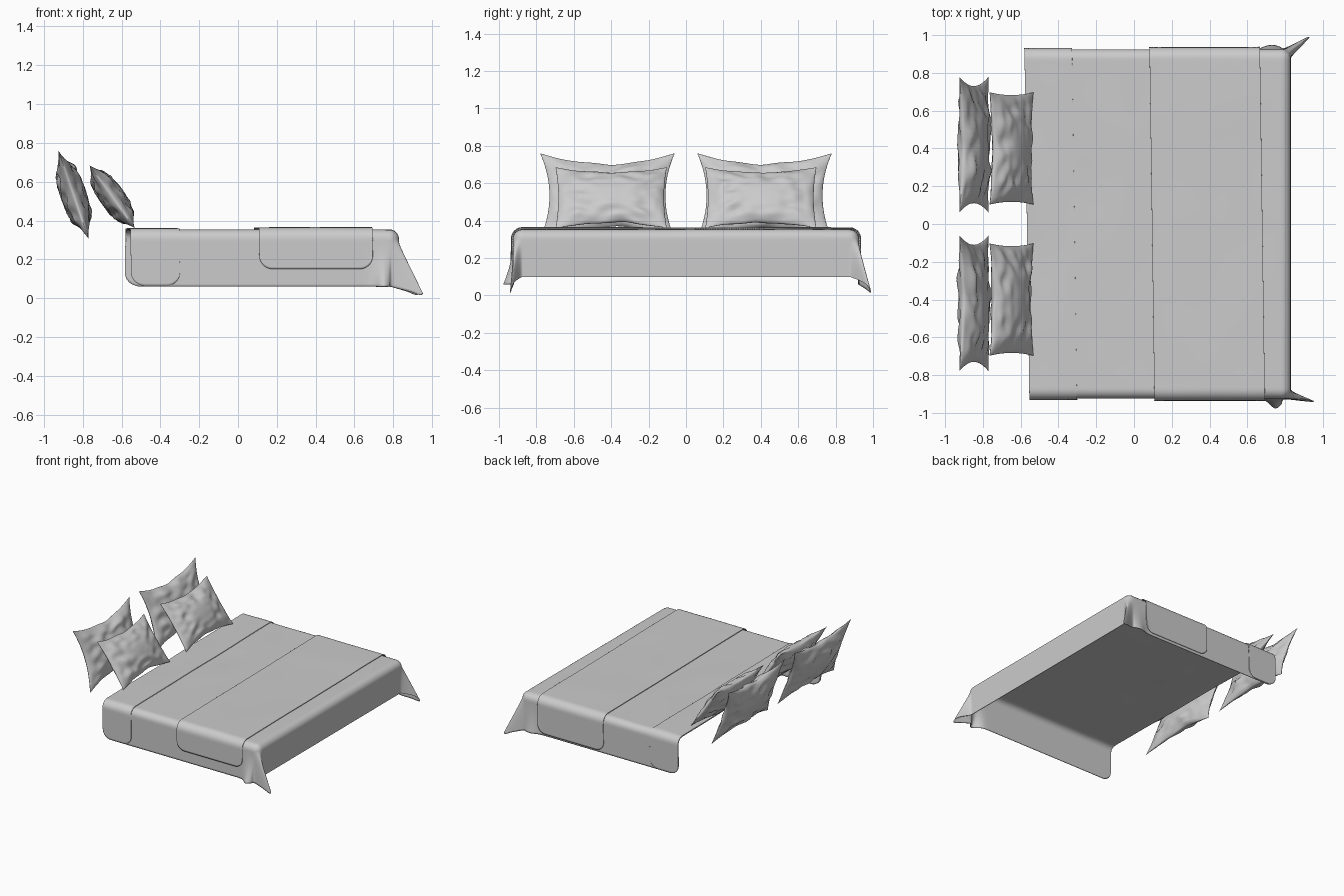
import bpy, bmesh, math
from mathutils import Vector, noise

if "Cube" in bpy.data.objects:
    bpy.data.objects.remove(bpy.data.objects["Cube"])

fabric = bpy.data.materials.new("light_grey_fabric")
fabric.use_nodes = True
GREY = (0.6, 0.6, 0.6, 1)
fabric.diffuse_color = GREY
fabric.node_tree.nodes["Principled BSDF"].inputs["Base Color"].default_value = GREY

TOP, BEND = 0.353, 0.05          # mattress top height, edge rounding
EDGE_X, EDGE_Y = 0.78, 0.875     # where the cloth starts to bend down


def add_grid(bm, func, nu, nv):
    """Fill a grid of quads from func(i, j), both from 0 to 1."""
    rows = [[bm.verts.new(func(i / nu, j / nv)) for j in range(nv + 1)] for i in range(nu + 1)]
    for a, b in zip(rows, rows[1:]):
        for j in range(nv):
            bm.faces.new((a[j], b[j], b[j + 1], a[j + 1]))


def finish(bm, name):
    bmesh.ops.recalc_face_normals(bm, faces=bm.faces)
    mesh = bpy.data.meshes.new(name)
    bm.to_mesh(mesh)
    bm.free()
    obj = bpy.data.objects.new(name, mesh)
    bpy.context.collection.objects.link(obj)
    mesh.materials.append(fabric)
    for poly in mesh.polygons:
        poly.use_smooth = True
    return obj


def drape(s, t, lift):
    """Lay the flat cloth point (s, t) over the mattress."""
    side = 1 if t > 0 else -1
    a, b = max(0, s - EDGE_X), max(0, abs(t) - EDGE_Y)
    r, theta = math.hypot(a, b), math.atan2(b, a)
    turn = min(r / BEND, math.pi / 2)
    hang = max(0, r - BEND * math.pi / 2)
    out = (BEND + lift) * math.sin(turn)
    down = BEND - (BEND + lift) * math.cos(turn)
    # loose cloth at the foot corners flares outward
    flare = 0.47 * math.sin(2 * theta) ** 2 if a and b else 0
    sweep = Vector((0.97, -0.2)) if side < 0 else Vector((0.8, 0.55))
    x = min(s, EDGE_X) + (out * math.cos(theta) if r else 0)
    y = min(abs(t), EDGE_Y) * side + (out * math.sin(theta) * side if r else 0)
    x += hang * math.sin(flare) * sweep.x
    y += hang * math.sin(flare) * sweep.y
    down += hang * math.cos(flare)
    # fold in the side hem just before the corner
    bulge = 0.055 if side < 0 else 0.025
    if b:
        y += side * bulge * math.exp(-((s - 0.74) / 0.05) ** 2) * min(1, hang / 0.25) ** 2
    # slight skew and soft wrinkles
    x -= 0.014 * t * max(0, min(1, (0.8 - s) / 0.1))
    ripple = 0.004 * noise.noise(Vector((s * 4, t * 2.5, 1))) * (1 if not r else max(0, 1 - r / 0.08))
    return Vector((x, y, TOP - down + ripple))


def cloth(name, s0, s1, front, back, corner, lift, n, thick):
    """Rounded-corner cloth from s0 to s1 with its own front and back overhang."""
    def point(i, j):
        s = (s0 + s1) / 2 - (s1 - s0) / 2 * math.cos(math.pi * i)
        gap = max(0, corner - min(s - s0, s1 - s))
        cut = corner - math.sqrt(max(0, corner ** 2 - gap ** 2))
        lo, hi = -EDGE_Y - front + cut, EDGE_Y + back - cut
        return drape(s, lo + (hi - lo) * j, lift)
    bm = bmesh.new()
    add_grid(bm, point, n, 180)
    obj = finish(bm, name)
    solid = obj.modifiers.new("thickness", "SOLIDIFY")
    solid.thickness = thick
    solid.offset = -1
    return obj


def pillow(name, top, bottom, y, width, thick, pinch_v, pinch_u, seed):
    """Two puffed panels sewn along a pinched outline, leaning from bottom to top."""
    top, bottom = Vector((top[0], 0, top[1])), Vector((bottom[0], 0, bottom[1]))
    centre = (top + bottom) / 2 + Vector((0, y, 0))
    up = (top - bottom) / 2
    height = up.length
    up.normalize()
    across = Vector((0, 1, 0))
    normal = across.cross(up)

    def panel(sign):
        def point(i, j):
            u, v = -math.cos(math.pi * i), -math.cos(math.pi * j)
            wave = noise.noise(Vector((u * 2, v * 2, seed)))
            pu = u * (width / 2 - pinch_u * (1 - v * v))
            pv = v * (height - pinch_v * (1 - abs(u) ** 1.7) * (1 + 0.3 * wave))
            puff = (max(0, (1 - u * u) * (1 - v * v))) ** 0.6
            crease = noise.noise(Vector((u * 3.5, v * 3.5, seed + sign * 5)))
            rim = math.sin(math.pi * min(1, (1 - u * u) * (1 - v * v)))
            depth = sign * thick / 2 * puff + 0.022 * crease * rim
            return centre + across * pu + up * pv + normal * depth
        return point

    bm = bmesh.new()
    for sign in (1, -1):
        add_grid(bm, panel(sign), 44, 36)
    bmesh.ops.remove_doubles(bm, verts=bm.verts, dist=0.0002)
    return finish(bm, name)


# bed cover, open at the head and underneath
cloth("bed_cover", -0.565, 1.063, 0.322, 0.322, 0.08, 0, 150, 0.005)
# folded band at the head, throw blanket near the foot
cloth("head_band", -0.567, -0.315, 0.318, 0.318, 0.07, 0.006, 40, 0.005)
cloth("throw_blanket", 0.095, 0.68, 0.232, 0.305, 0.07, 0.006, 60, 0.005)

# two pairs of leaning pillows
for label, side in (("right", -1), ("left", 1)):
    pillow("back_pillow_" + label, (-0.925, 0.76), (-0.77, 0.305),
           0.42 * side, 0.72, 0.135, 0.065, 0.05, 3 + side)
    pillow("front_pillow_" + label, (-0.765, 0.685), (-0.532, 0.36),
           0.4 * side, 0.595, 0.13, 0.04, 0.015, 8 + side)
